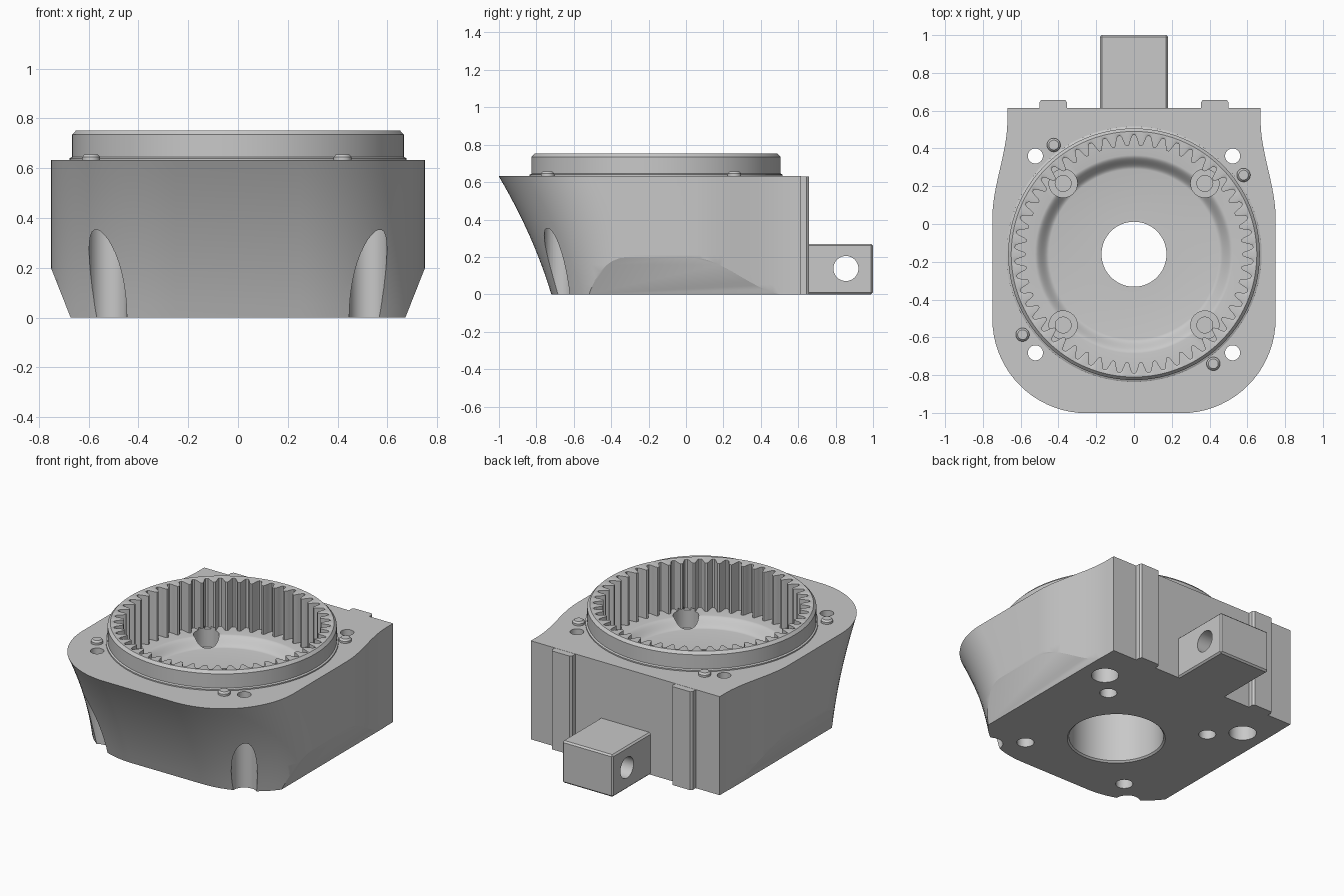
import bpy, bmesh, math
from mathutils import Vector

if "Cube" in bpy.data.objects:
    bpy.data.objects.remove(bpy.data.objects["Cube"])

CY = -0.16    # y of the gear axis
TOP = 0.632   # flange height
LEDGE, FLOOR = 0.435, 0.38   # chamber levels under the teeth and in the middle

metal = bpy.data.materials.new("grey_metal")
metal.diffuse_color = (0.58, 0.58, 0.58, 1)
metal.use_nodes = True
metal.node_tree.nodes["Principled BSDF"].inputs["Base Color"].default_value = metal.diffuse_color


def make(name, bm, angle=30):
    bmesh.ops.recalc_face_normals(bm, faces=bm.faces)
    me = bpy.data.meshes.new(name)
    bm.to_mesh(me)
    bm.free()
    ob = bpy.data.objects.new(name, me)
    bpy.context.collection.objects.link(ob)
    me.materials.append(metal)
    smooth(ob, angle)
    return ob


def smooth(ob, angle=30):
    bpy.ops.object.select_all(action='DESELECT')
    ob.select_set(True)
    bpy.context.view_layer.objects.active = ob
    bpy.ops.object.shade_smooth_by_angle(angle=math.radians(angle))


def revolve(name, profile, x=0, y=0, n=32):
    """Closed solid turned about a vertical axis; first and last points lie on it."""
    bm = bmesh.new()
    vs = [bm.verts.new((x + r, y, z)) for r, z in profile]
    es = [bm.edges.new(p) for p in zip(vs, vs[1:])]
    bmesh.ops.spin(bm, geom=vs + es, cent=(x, y, 0), axis=(0, 0, 1),
                   angle=2 * math.pi, steps=n, use_merge=False)
    bmesh.ops.remove_doubles(bm, verts=bm.verts, dist=1e-5)
    return make(name, bm)


def prism(name, pts, vec, bevel=0.0):
    """Polygon pushed along a vector."""
    bm = bmesh.new()
    f = bm.faces.new([bm.verts.new(p) for p in pts])
    new = bmesh.ops.extrude_face_region(bm, geom=[f], use_keep_orig=True)["geom"]
    bmesh.ops.translate(bm, vec=vec, verts=[g for g in new if isinstance(g, bmesh.types.BMVert)])
    bmesh.ops.recalc_face_normals(bm, faces=bm.faces)
    if bevel:
        bmesh.ops.bevel(bm, geom=bm.edges[:], offset=bevel, segments=1, affect='EDGES')
    return make(name, bm)


def cut(ob, cutter):
    cutter.hide_render = True
    mod = ob.modifiers.new("cut", 'BOOLEAN')
    mod.operation, mod.solver, mod.object = 'DIFFERENCE', 'EXACT', cutter
    bpy.context.view_layer.objects.active = ob
    bpy.ops.object.modifier_apply(modifier=mod.name)
    bpy.data.objects.remove(cutter)


# Housing: plan outline lofted upward, front leaning out
def outline(z):
    front = 0.72 + 0.30 * z + 0.23 * z * z
    ry = 0.435 + 0.065 * z / TOP + 0.02 * math.sin(math.pi * z / TOP)
    half = []
    for i in range(19):
        a = math.pi / 2 * i / 18
        half.append((0.25 + 0.5 * math.sin(a), -front + ry - ry * math.cos(a)))
    for i in range(13):
        t = i / 12
        half.append((0.75 - 0.08 * t * t * (3 - 2 * t), 0.03 + 0.52 * t))
    half.append((0.67, 0.615))
    return half + [(-x, y) for x, y in reversed(half)]


bm = bmesh.new()
rings = []
for k in range(13):
    z = TOP * k / 12
    rings.append([bm.verts.new((x, y, z)) for x, y in outline(z)])
n = len(rings[0])
for lo, hi in zip(rings, rings[1:]):
    for i in range(n):
        j = (i + 1) % n
        bm.faces.new((lo[i], lo[j], hi[j], hi[i]))
bm.faces.new(rings[0])
bm.faces.new(rings[-1])
housing = make("housing", bm)

# Lower side chamfers
for s in (-1, 1):
    cut(housing, prism("chamfer_cutter", [(s * x, -1.2, z) for x, z in
        ((0.632, -0.1), (0.672, 0), (0.751, 0.2), (0.791, 0.3), (1, 0.3), (1, -0.1))],
        (0, 2.4, 0)))

# Gear chamber, dished floor, centre hole and deep lower bore
dish = []
for i in range(11):
    t = i / 10
    dish.append((0.525 - 0.075 * t, LEDGE - (LEDGE - FLOOR) * t * t * (3 - 2 * t)))
cut(housing, revolve("chamber_cutter",
    [(0, 0.9), (0.64, 0.9), (0.64, LEDGE)] + dish +
    [(0.172, FLOOR), (0.172, 0.335), (0.275, 0.335), (0.275, 0.01), (0.285, 0),
     (0.285, -0.1), (0, -0.1)], 0, CY, 96))

# Counterbored mounting holes; the front pair break out through the sloping wall
for s in (-1, 1):
    for y, r in ((-0.682, 0.076), (0.36, 0.08)):
        cut(housing, revolve("mount_hole_cutter",
            [(0, -0.1), (r, -0.1), (r, 0.5), (0.04, 0.5), (0.04, 0.9), (0, 0.9)],
            s * 0.522, y))
    # Screw pockets in the chamber floor, with holes below
    for y in (-0.535, 0.215):
        cut(housing, revolve("screw_hole_cutter",
            [(0, -0.1), (0.05, -0.1), (0.05, 0.2), (0, 0.2)], s * 0.375, y))
        cut(housing, revolve("screw_pocket_cutter",
            [(0, 0.28), (0.042, 0.28), (0.042, 0.32), (0.075, 0.32), (0.075, 0.55), (0, 0.55)],
            s * 0.375, y))
smooth(housing)

# Ring gear with rounded internal teeth
TEETH, STEP = 50, 12
bm = bmesh.new()
loops = []
for k in range(TEETH * STEP):
    a = 2 * math.pi * k / (TEETH * STEP)
    wave = max(-1, min(1, 1.35 * math.cos(TEETH * a)))
    g = 0.602 + 0.028 * wave
    prof = [(0.65, LEDGE - 0.004), (0.65, 0.61), (0.676, 0.61), (0.676, 0.64), (0.666, 0.645),
            (0.666, 0.735), (0.65, 0.752), (0.638, 0.752), (g, 0.747), (g, LEDGE - 0.004)]
    loops.append([bm.verts.new((r * math.sin(a), CY + r * math.cos(a), z)) for r, z in prof])
for k, a in enumerate(loops):
    b = loops[(k + 1) % len(loops)]
    for i in range(len(a)):
        j = (i + 1) % len(a)
        bm.faces.new((a[i], a[j], b[j], b[i]))
ring = make("ring_gear", bm)

# Pockets clip the tooth ends
for s in (-1, 1):
    for y in (-0.535, 0.215):
        cut(ring, revolve("tooth_cutter", [(0, 0.3), (0.075, 0.3), (0.075, LEDGE + 0.02),
                                           (0, LEDGE + 0.02)], s * 0.375, y))
smooth(ring)

# Locating pins on the flange
for x, y in ((-0.425, 0.418), (0.58, 0.259), (-0.59, -0.586), (0.42, -0.74)):
    revolve("locating_pin", [(0, 0.6), (0.036, 0.6), (0.036, 0.645), (0.026, 0.656),
                             (0, 0.656)], x, y)

# Back ribs
for s in (-1, 1):
    prism("back_rib", [(s * x, y, 0) for x, y in
          ((0.355, 0.6), (0.355, 0.645), (0.365, 0.657), (0.49, 0.657), (0.5, 0.645), (0.5, 0.6))],
          (0, 0, TOP - 0.001))

# Mounting lug with cross hole
lug = prism("mounting_lug", [(-0.18, 0.59, 0), (0.18, 0.59, 0), (0.18, 1, 0), (-0.18, 1, 0)],
            (0, 0, 0.27), 0.01)
cut(lug, prism("lug_hole_cutter",
    [(-0.4, 0.855 + 0.067 * math.cos(i * math.pi / 16), 0.138 + 0.067 * math.sin(i * math.pi / 16))
     for i in range(32)], (0.8, 0, 0)))
smooth(lug)
